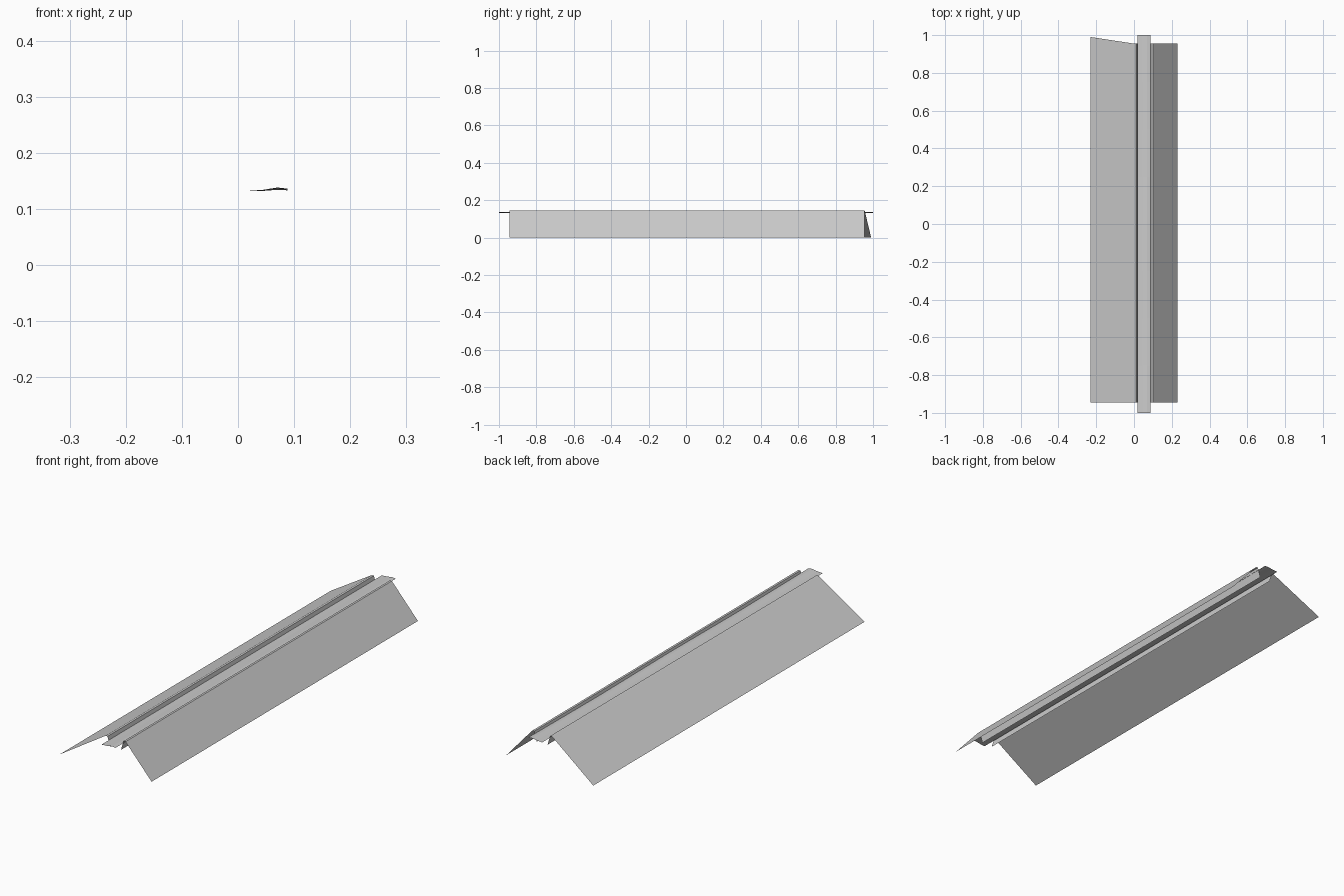
import bpy, bmesh, math

if "Cube" in bpy.data.objects:
    bpy.data.objects.remove(bpy.data.objects["Cube"])


def sheet(name, rows):
    """Thin folded sheet: skin quads between successive rows of points."""
    bm = bmesh.new()
    grid = [[bm.verts.new(p) for p in row] for row in rows]
    for a, b in zip(grid, grid[1:]):
        for i in range(len(a) - 1):
            bm.faces.new((a[i], a[i + 1], b[i + 1], b[i]))
    bmesh.ops.recalc_face_normals(bm, faces=bm.faces)
    # outer side faces up
    if sum(f.normal.z * f.calc_area() for f in bm.faces) < 0:
        bmesh.ops.reverse_faces(bm, faces=bm.faces)
    mesh = bpy.data.meshes.new(name)
    bm.to_mesh(mesh)
    bm.free()
    obj = bpy.data.objects.new(name, mesh)
    bpy.context.collection.objects.link(obj)
    return obj


FRONT, BACK = -0.945, 0.955
CENTRE, TOP, HOOK = 0.05, 0.146, 0.103

# Two sloping panels, each with a short flat ridge and a hooked lip facing the gap
for name, side, outer, flare in (("left_panel", -1, -0.23, 0.035),
                                 ("right_panel", 1, 0.23, 0.0)):
    profile = [(outer, 0.0), (CENTRE + side * 0.05, TOP),
               (CENTRE + side * 0.04, TOP), (CENTRE + side * 0.027, HOOK)]
    front = [(x, FRONT, z) for x, z in profile]
    back = [(x, BACK + (flare if i == 0 else 0), z) for i, (x, z) in enumerate(profile)]
    sheet(name, [front, back])

# Slightly warped capping strip lying in the gap, longer than the panels
rows = []
for i in range(9):
    y = -1 + i * 0.25
    w = 0.5 + 0.5 * math.cos(i * math.pi / 2)
    rows.append([(0.018, y, 0.132), (0.045, y, 0.132 + 0.002 * w),
                 (0.07, y, 0.134 + 0.004 * w), (0.088, y, 0.133 + 0.003 * w)])
sheet("capping_strip", rows)
